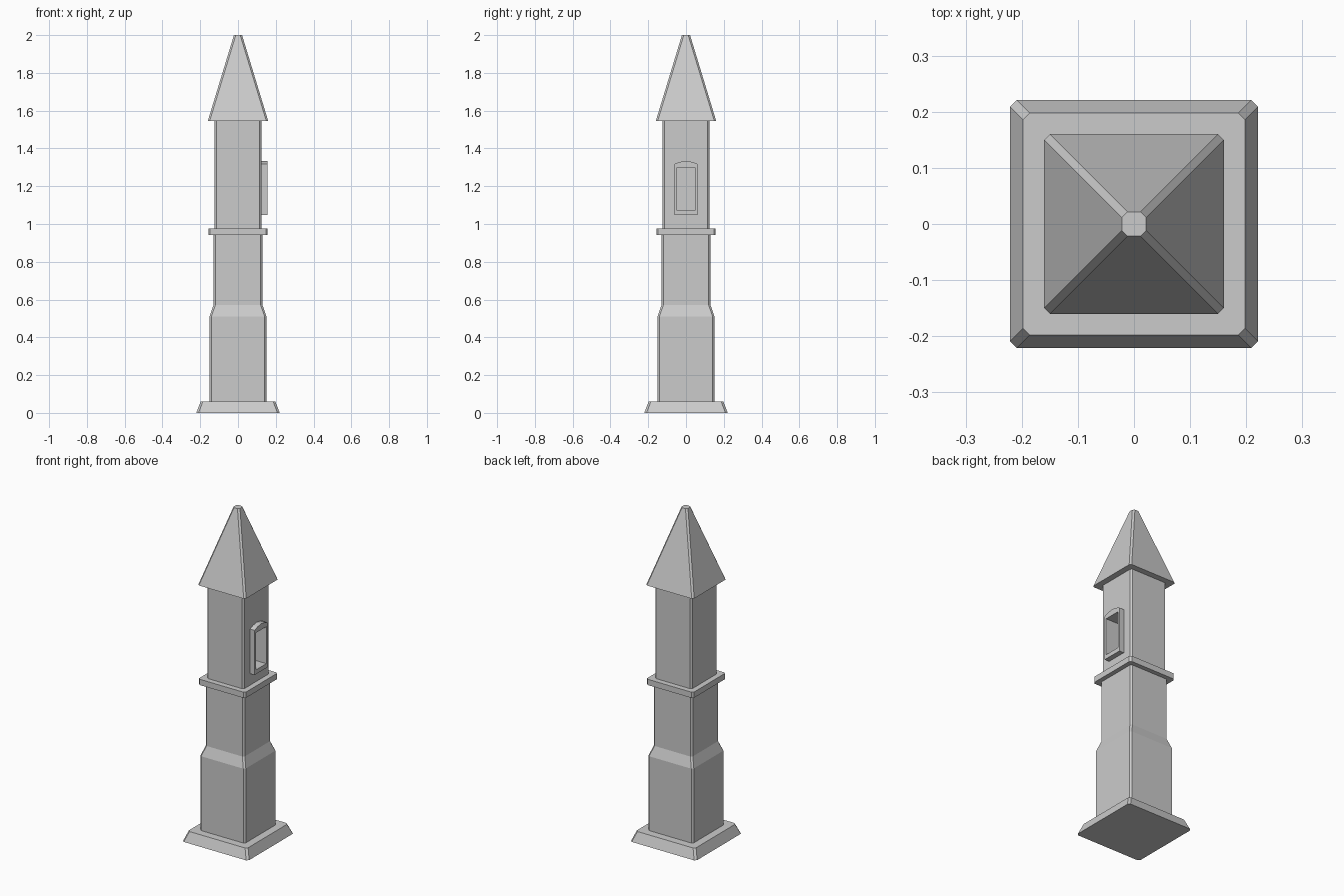
import bpy, bmesh

if "Cube" in bpy.data.objects:
    bpy.data.objects.remove(bpy.data.objects["Cube"])


def loft(name, rings):
    """Solid from a list of closed vertex rings with equal point counts."""
    bm = bmesh.new()
    loops = [[bm.verts.new(p) for p in ring] for ring in rings]
    n = len(loops[0])
    for a, b in zip(loops, loops[1:]):
        for i in range(n):
            j = (i + 1) % n
            bm.faces.new((a[i], a[j], b[j], b[i]))
    bm.faces.new(loops[0][::-1])
    bm.faces.new(loops[-1])
    bmesh.ops.recalc_face_normals(bm, faces=bm.faces)
    mesh = bpy.data.meshes.new(name)
    bm.to_mesh(mesh)
    bm.free()
    obj = bpy.data.objects.new(name, mesh)
    bpy.context.collection.objects.link(obj)
    return obj


def square(h, z, c):
    """Square ring of half width h with corners chamfered by c."""
    k = h - c
    return [(h, -k, z), (h, k, z), (k, h, z), (-k, h, z),
            (-h, k, z), (-h, -k, z), (-k, -h, z), (k, -h, z)]


def tower_part(name, profile, c=0.01):
    return loft(name, [square(h, z, c) for h, z in profile])


# Stacked tower sections: (half width, height)
tower_part("base_plinth", [(0.221, 0), (0.198, 0.06)], 0.012)
tower_part("lower_shaft", [(0.151, 0.06), (0.151, 0.51), (0.13, 0.57), (0.13, 0.942)])
tower_part("band", [(0.157, 0.942), (0.157, 0.977)])
upper = tower_part("upper_shaft", [(0.124, 0.977), (0.124, 1.545)])
tower_part("roof", [(0.16, 1.545), (0.0215, 2.0)])

# Window surround with a slightly peaked head
outline = [(-0.062, 1.047), (0.062, 1.047), (0.062, 1.317), (0.035, 1.328),
           (0, 1.334), (-0.035, 1.328), (-0.062, 1.317)]
frame = loft("window_frame", [[(x, y, z) for y, z in outline] for x in (0.12, 0.155)])

# Deep window opening cut through the surround into the shaft
opening = [(-0.05, 1.073), (0.05, 1.073), (0.05, 1.297), (-0.05, 1.297)]
cutter = loft("window_cutter", [[(x, y, z) for y, z in opening] for x in (0.04, 0.2)])
cutter.hide_render = True
for obj in (upper, frame):
    mod = obj.modifiers.new("opening", "BOOLEAN")
    mod.operation = "DIFFERENCE"
    mod.solver = "EXACT"
    mod.object = cutter
    bpy.context.view_layer.objects.active = obj
    bpy.ops.object.modifier_apply(modifier=mod.name)
bpy.data.objects.remove(cutter)
